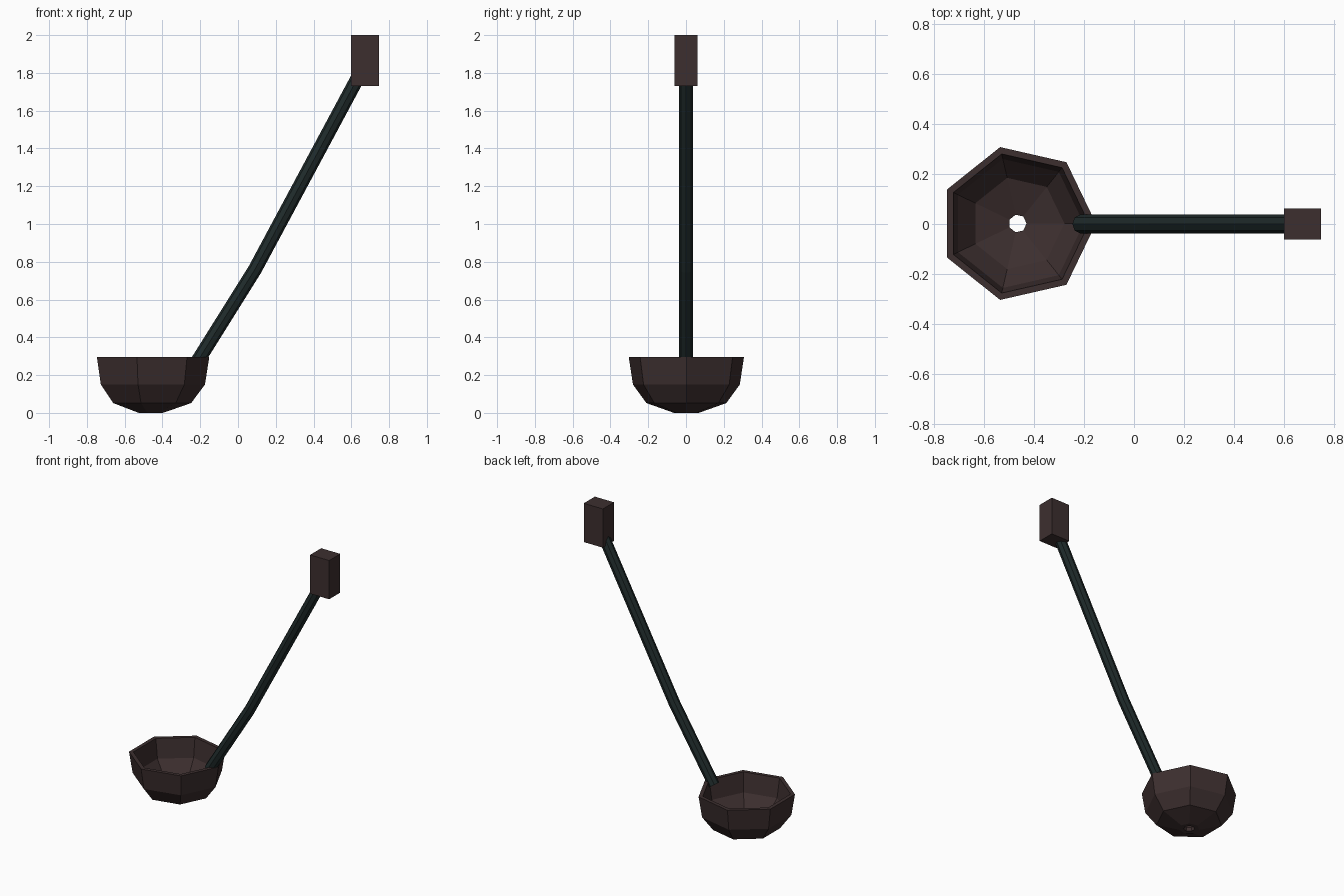
import bpy, bmesh, math
from mathutils import Vector

if "Cube" in bpy.data.objects:
    bpy.data.objects.remove(bpy.data.objects["Cube"])


def material(name, rgb):
    m = bpy.data.materials.new(name)
    m.diffuse_color = (*rgb, 1)
    m.use_nodes = True
    m.node_tree.nodes["Principled BSDF"].inputs["Base Color"].default_value = m.diffuse_color
    return m


BROWN = material("dark brown", (0.046, 0.028, 0.028))
GREEN = material("blackish green", (0.014, 0.024, 0.024))


def skin(name, rings, mat, wrap=False):
    """Flat-shaded mesh through rings of points, closed as a loop or capped."""
    bm = bmesh.new()
    loops = [[bm.verts.new(p) for p in ring] for ring in rings]
    pairs = list(zip(loops, loops[1:]))
    if wrap:
        pairs.append((loops[-1], loops[0]))
    else:
        bm.faces.new(loops[0])
        bm.faces.new(loops[-1])
    for a, b in pairs:
        for i in range(len(a)):
            j = (i + 1) % len(a)
            bm.faces.new((a[i], a[j], b[j], b[i]))
    bmesh.ops.recalc_face_normals(bm, faces=bm.faces)
    mesh = bpy.data.meshes.new(name)
    bm.to_mesh(mesh)
    bm.free()
    mesh.materials.append(mat)
    obj = bpy.data.objects.new(name, mesh)
    bpy.context.collection.objects.link(obj)
    return obj


def ring(center, u, v, radius, sides):
    return [center + radius * (u * math.cos(t) + v * math.sin(t))
            for t in (math.tau * i / sides for i in range(sides))]


X, Y = Vector((1, 0, 0)), Vector((0, 1, 0))

# Seven-sided bowl: (radius, height) outside going up, inside going down,
# leaving a small drain hole in the bottom
profile = [(0.036, 0.0), (0.067, 0.0), (0.217, 0.052), (0.29, 0.15), (0.313, 0.296),
           (0.285, 0.296), (0.264, 0.163), (0.187, 0.075), (0.036, 0.028)]
skin("bowl", [ring(Vector((-0.465, 0.002, z)), X, Y, r, 7) for r, z in profile],
     BROWN, wrap=True)

# Bent handle: rings square to the path, mitred at the bend
path = [Vector(p) for p in ((-0.215, 0, 0.272), (0.09, 0, 0.76), (0.64, 0, 1.785))]
R = 0.037
rings = []
for i, p in enumerate(path):
    d_in = (p - path[max(i - 1, 0)]).normalized()
    d_out = (path[min(i + 1, 2)] - p).normalized()
    rings.append(ring(p, Y.cross(d_in + d_out).normalized(), Y, R, 8))
skin("handle", rings, GREEN)

# Grip block at the top
cx, hx, hy = 0.6725, 0.0735, 0.061
skin("grip", [[Vector((cx + sx * hx, sy * hy, z))
               for sx, sy in ((-1, -1), (1, -1), (1, 1), (-1, 1))]
              for z in (1.73, 2.0)], BROWN)
